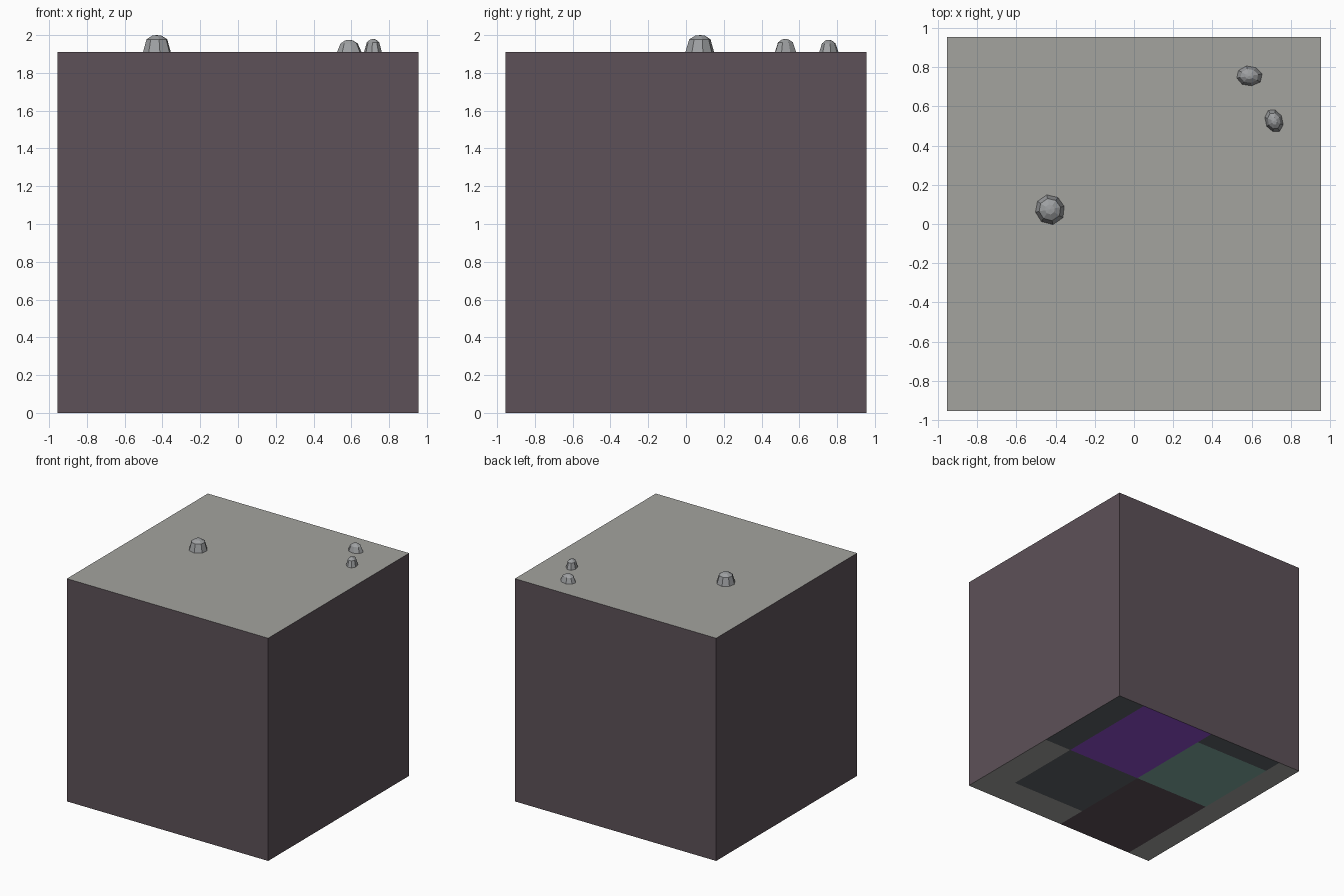
import bpy, bmesh, math, random
from mathutils import Vector

if "Cube" in bpy.data.objects:
    bpy.data.objects.remove(bpy.data.objects["Cube"])

random.seed(4)
H = 0.955          # half width of the block
TOP = 2 * H


def material(name, hex_code):
    def lin(c):
        return c / 12.92 if c <= 0.04045 else ((c + 0.055) / 1.055) ** 2.4
    rgb = [lin(int(hex_code[i:i + 2], 16) / 255) for i in (0, 2, 4)]
    m = bpy.data.materials.new(name)
    m.diffuse_color = (*rgb, 1)
    m.use_nodes = True
    m.node_tree.nodes["Principled BSDF"].inputs["Base Color"].default_value = m.diffuse_color
    return m


stone = material("stone_grey", "A3A39F")
earth = material("dark_earth", "5D5158")
slate = material("dark_slate", "5E6468")
purple = material("purple", "904ECF")
teal = material("dull_teal", "80ABA1")
rock_grey = material("rock_grey", "9EA0A2")


def make_object(name, bm, mats):
    bmesh.ops.recalc_face_normals(bm, faces=bm.faces)
    me = bpy.data.meshes.new(name)
    bm.to_mesh(me)
    bm.free()
    for m in mats:
        me.materials.append(m)
    ob = bpy.data.objects.new(name, me)
    bpy.context.collection.objects.link(ob)
    return ob


# Block: earth sides, stone top, patched underside
bm = bmesh.new()
bmesh.ops.create_cube(bm, size=2 * H)
bmesh.ops.translate(bm, verts=bm.verts, vec=(0, 0, H))
bm.normal_update()
for axis, cuts in ((0, (-0.745, -0.02, 0.695)), (1, (-0.68, 0.02, 0.785))):
    for c in cuts:
        faces = [f for f in bm.faces if f.normal.z < -0.5]
        edges = {e for f in faces for e in f.edges}
        verts = {v for f in faces for v in f.verts}
        co, no = Vector((0, 0, 0)), Vector((0, 0, 0))
        co[axis], no[axis] = c, 1
        bmesh.ops.bisect_plane(bm, geom=faces + list(edges) + list(verts),
                               plane_co=co, plane_no=no)
        bm.normal_update()


def underside_colour(x, y):
    if x < -0.745:
        return 0                                  # stone margin
    if x < -0.02:                                 # teal and earth patches
        return 1 if y < 0.02 else (4 if y < 0.785 else 2)
    if y > 0.02:                                  # purple patch, slate corner
        return 3 if x < 0.695 else 2
    return 2 if x < 0.695 and y > -0.68 else 0    # slate patch on stone


for f in bm.faces:
    if f.normal.z > 0.5:
        f.material_index = 0
    elif f.normal.z < -0.5:
        c = f.calc_center_median()
        f.material_index = underside_colour(c.x, c.y)
    else:
        f.material_index = 1
make_object("ground_block", bm, [stone, earth, slate, purple, teal])


# Rocks: faceted tapering stones with a shallow cap
def rock(name, x, y, rx, ry, shoulder, peak, taper, sides, turn):
    bm = bmesh.new()
    wobble = [random.uniform(0.95, 1.06) for _ in range(sides)]
    rings = []
    for z, s in ((TOP - 0.005, 1.0), (shoulder, taper), (peak - 0.003, taper * 0.45)):
        ring = []
        for i in range(sides):
            a = 2 * math.pi * i / sides + 0.2
            px, py = rx * s * wobble[i] * math.cos(a), ry * s * wobble[i] * math.sin(a)
            ring.append(bm.verts.new((x + px * math.cos(turn) - py * math.sin(turn),
                                      y + px * math.sin(turn) + py * math.cos(turn), z)))
        rings.append(ring)
    for lo, hi in zip(rings, rings[1:]):
        for i in range(sides):
            j = (i + 1) % sides
            bm.faces.new((lo[i], lo[j], hi[j], hi[i]))
    tip = bm.verts.new((x, y, peak))
    for i in range(sides):
        bm.faces.new((rings[-1][i], rings[-1][(i + 1) % sides], tip))
    bm.faces.new(rings[0][::-1])
    make_object(name, bm, [rock_grey])


rock("large_rock", -0.43, 0.075, 0.079, 0.077, 1.978, 2.0, 0.73, 8, 0.0)
rock("wide_rock", 0.587, 0.755, 0.068, 0.054, 1.956, 1.975, 0.68, 8, 0.0)
rock("small_rock", 0.715, 0.525, 0.062, 0.045, 1.962, 1.98, 0.68, 8, math.radians(110))
